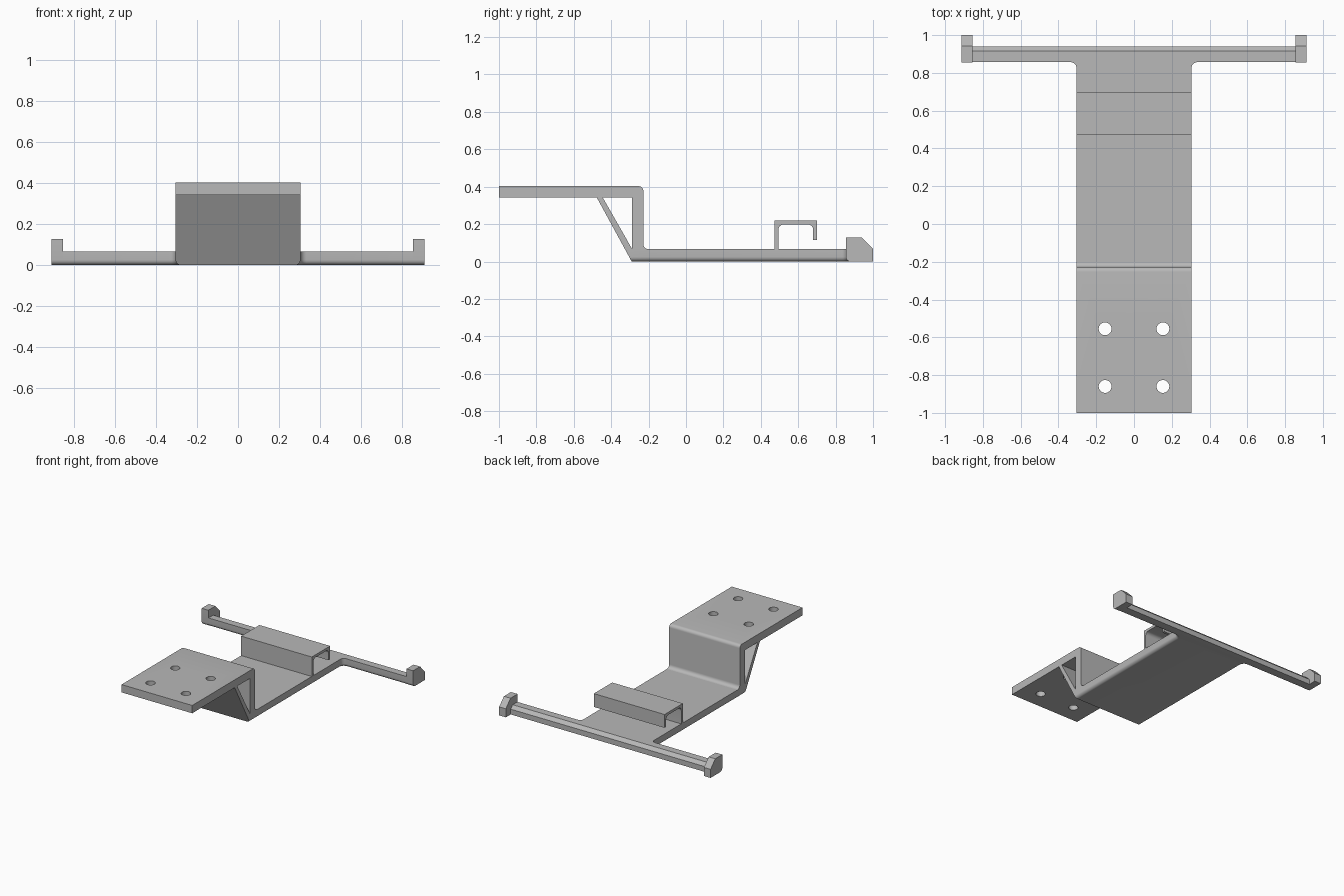
import bpy, bmesh, math
from mathutils import Vector

if "Cube" in bpy.data.objects:
    bpy.data.objects.remove(bpy.data.objects["Cube"], do_unlink=True)

grey = bpy.data.materials.new("plain grey")
grey.use_nodes = True
grey.diffuse_color = (0.48, 0.48, 0.48, 1)
grey.node_tree.nodes["Principled BSDF"].inputs["Base Color"].default_value = grey.diffuse_color

HALF, PLATE, ROUND = 0.305, 0.066, 0.025   # half width, plate thickness, edge rounding


def outline(corners, steps=6):
    """Corners are (a, b) or (a, b, radius); a radius turns the corner into an arc."""
    result = []
    for i, corner in enumerate(corners):
        p = Vector(corner[:2])
        if len(corner) == 2:
            result.append(p)
            continue
        r = corner[2]
        u = (Vector(corners[i - 1][:2]) - p).normalized()
        v = (Vector(corners[(i + 1) % len(corners)][:2]) - p).normalized()
        half = u.angle(v) / 2
        centre = p + (u + v).normalized() * r / math.sin(half)
        start = p + u * r / math.tan(half) - centre
        end = p + v * r / math.tan(half) - centre
        for k in range(steps + 1):
            result.append(centre + start.lerp(end, k / steps).normalized() * r
                          if k in (0, steps) else
                          centre + start.normalized().slerp(end.normalized(), k / steps) * r)
    return result


def prism(name, corners, axis, low, high, tweak=None):
    """Extrude an outline along an axis between low and high."""
    place = {"x": lambda a, b, d: (d, a, b),
             "y": lambda a, b, d: (a, d, b),
             "z": lambda a, b, d: (a, b, d)}[axis]
    bm = bmesh.new()
    face = bm.faces.new([bm.verts.new(place(a, b, low)) for a, b in outline(corners)])
    swept = bmesh.ops.extrude_face_region(bm, geom=[face])["geom"]
    shift = Vector(place(0, 0, high - low))
    bmesh.ops.translate(bm, vec=shift, verts=[g for g in swept if isinstance(g, bmesh.types.BMVert)])
    bmesh.ops.recalc_face_normals(bm, faces=bm.faces)
    if tweak:
        tweak(bm)
    mesh = bpy.data.meshes.new(name)
    bm.to_mesh(mesh)
    bm.free()
    mesh.materials.append(grey)
    obj = bpy.data.objects.new(name, mesh)
    bpy.context.collection.objects.link(obj)
    return obj


def activate(obj):
    bpy.ops.object.select_all(action="DESELECT")
    obj.select_set(True)
    bpy.context.view_layer.objects.active = obj


def cut(obj, tool, operation="DIFFERENCE"):
    mod = obj.modifiers.new("cut", "BOOLEAN")
    mod.operation, mod.object, mod.solver = operation, tool, "EXACT"
    activate(obj)
    bpy.ops.object.modifier_apply(modifier=mod.name)
    bpy.data.objects.remove(tool, do_unlink=True)


# Raised mounting plate, upright wall and diagonal brace
mount = prism("mounting_bracket", [
    (-1, 0.342), (-1, 0.403), (-0.228, 0.403, ROUND), (-0.228, PLATE, 0.028),
    (-0.2, PLATE), (-0.2, -0.05), (-0.263, -0.05), (-0.477, 0.342)], "x", -0.4, 0.4)
cut(mount, prism("envelope", [
    (-HALF, 0, ROUND), (HALF, 0, ROUND), (HALF, 0.5), (-HALF, 0.5)], "y", -1.1, 0), "INTERSECT")
cut(mount, prism("brace_gap", [
    (-0.445, 0.342), (-0.29, 0.342), (-0.29, 0.07)], "x", -0.5, 0.5))

# Screw holes
for x in (-0.153, 0.153):
    for y in (-0.555, -0.86):
        circle = [(x + 0.034 * math.cos(t * math.tau / 32), y + 0.034 * math.sin(t * math.tau / 32))
                  for t in range(32)]
        cut(mount, prism("hole", circle, "z", 0.3, 0.5))

# Lower deck and crossbar as one T-shaped plate
ARM, FRONT, BACK = 0.855, 0.857, 0.94


def soften_deck(bm):
    def on(edge, axis, value):
        return all(abs(abs(v.co[axis]) - value) < 1e-4 for v in edge.verts)
    lower = [e for e in bm.edges if on(e, 2, 0) and not on(e, 0, ARM)
             and not on(e, 1, 0.2) and not on(e, 1, BACK)]
    bmesh.ops.bevel(bm, geom=lower, offset=ROUND, segments=6, profile=0.5, affect="EDGES")
    upper = [e for e in bm.edges if on(e, 2, PLATE) and on(e, 1, BACK)]
    bmesh.ops.bevel(bm, geom=upper, offset=ROUND, segments=1, affect="EDGES")


deck = prism("deck_and_crossbar", [
    (-HALF, -0.2), (HALF, -0.2), (HALF, FRONT, 0.03), (ARM, FRONT), (ARM, BACK),
    (-ARM, BACK), (-ARM, FRONT), (-HALF, FRONT, 0.03)], "z", 0, PLATE, soften_deck)

# Hooked clip across the deck
clip = prism("hooked_clip", [
    (0.474, PLATE), (0.474, 0.218), (0.7, 0.218), (0.7, 0.114), (0.68, 0.114),
    (0.68, 0.198, 0.028), (0.494, 0.198, 0.028), (0.494, PLATE)], "x", -HALF, HALF)

# End stops on the crossbar
parts = [mount, deck, clip]
for side, name in ((1, "left_end_stop"), (-1, "right_end_stop")):
    low, high = sorted((side * ARM, side * 0.912))
    parts.append(prism(name, [
        (0.855, 0, ROUND), (1, 0), (1, 0.067), (0.942, 0.127), (0.855, 0.127)], "x", low, high))

for part in parts:
    activate(part)
    bpy.ops.object.shade_smooth_by_angle(angle=math.radians(30))
